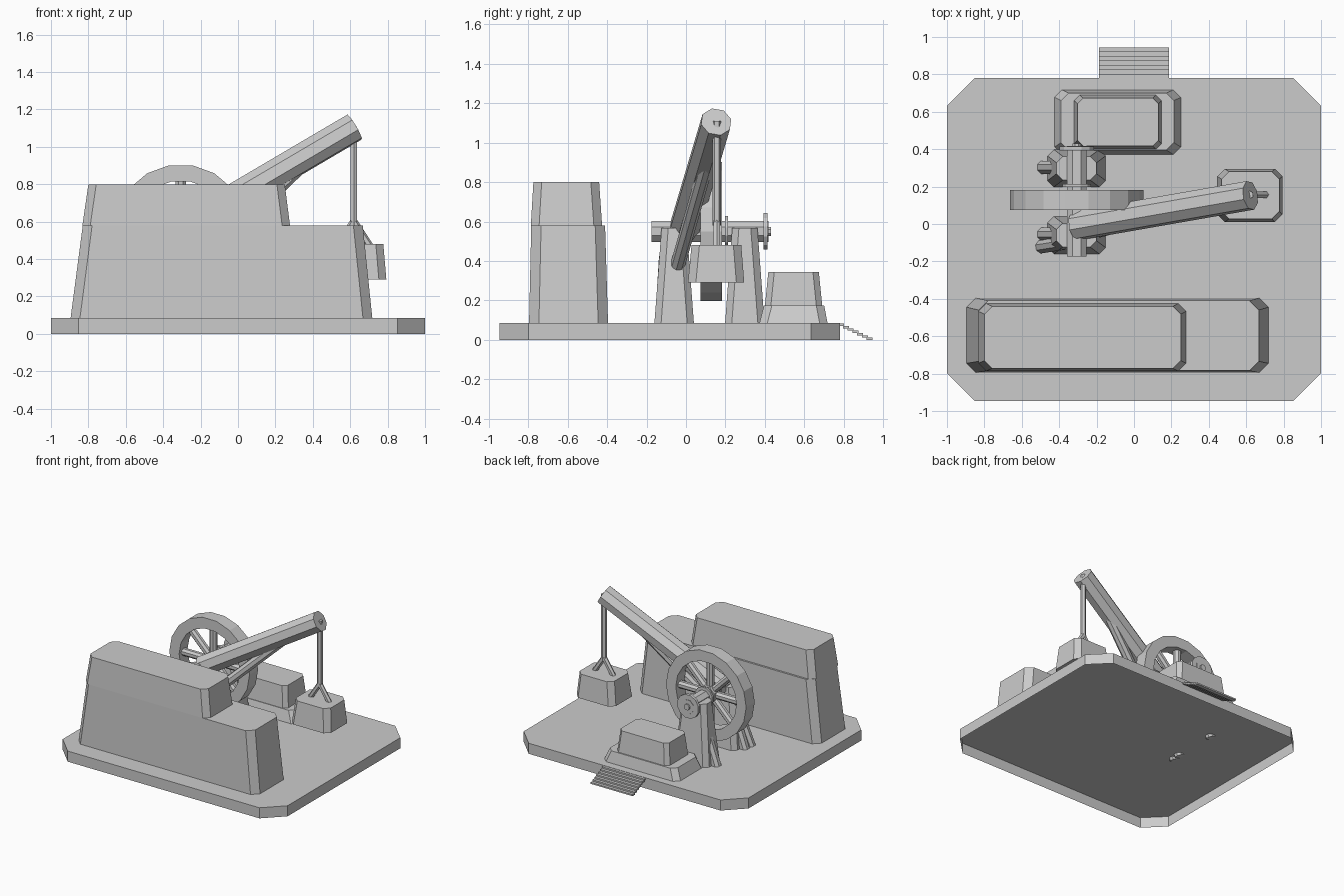
import bpy, bmesh
from math import cos, sin, pi
from mathutils import Vector

if "Cube" in bpy.data.objects:
    bpy.data.objects.remove(bpy.data.objects["Cube"], do_unlink=True)

GREY = (0.6, 0.6, 0.6, 1)
stone = bpy.data.materials.new("plain grey")
stone.use_nodes = True
stone.diffuse_color = GREY
stone.node_tree.nodes["Principled BSDF"].inputs["Base Color"].default_value = GREY


def loft(name, rings, closed=False, bottom=True):
    """Skin equal-sized rings; cap the ends, or join last to first."""
    bm = bmesh.new()
    loops = [[bm.verts.new(p) for p in ring] for ring in rings]
    pairs = list(zip(loops, loops[1:]))
    if closed:
        pairs.append((loops[-1], loops[0]))
    else:
        base = bm.faces.new(loops[0])
        bm.faces.new(loops[-1])
    for a, b in pairs:
        for i in range(len(a)):
            j = (i + 1) % len(a)
            bm.faces.new((a[i], a[j], b[j], b[i]))
    bmesh.ops.recalc_face_normals(bm, faces=bm.faces)
    if not bottom:
        bm.faces.remove(base)
    mesh = bpy.data.meshes.new(name)
    bm.to_mesh(mesh)
    bm.free()
    mesh.materials.append(stone)
    obj = bpy.data.objects.new(name, mesh)
    bpy.context.collection.objects.link(obj)
    return obj


def outline(x0, x1, y0, y1, z, c):
    """Rectangle with cut corners."""
    return [(x0 + c, y0, z), (x1 - c, y0, z), (x1, y0 + c, z), (x1, y1 - c, z),
            (x1 - c, y1, z), (x0 + c, y1, z), (x0, y1 - c, z), (x0, y0 + c, z)]


def block(name, low, high, z0, z1, c, bottom=False):
    """Tapered block between a low and a high footprint, open below by default."""
    return loft(name, [outline(*low, z0, c), outline(*high, z1, c)], bottom=bottom)


def rod(name, start, end, r, sides=8, twist=0.0):
    """Straight prism between two points."""
    a, b = Vector(start), Vector(end)
    turn = (b - a).to_track_quat('Z', 'Y')
    angles = [(i + 0.5) * 2 * pi / sides + twist for i in range(sides)]
    ring = [turn @ Vector((r * cos(t), r * sin(t), 0)) for t in angles]
    return loft(name, [[a + p for p in ring], [b + p for p in ring]])


def box(name, x0, x1, y0, y1, z0, z1):
    def ring(z):
        return [(x0, y0, z), (x1, y0, z), (x1, y1, z), (x0, y1, z)]
    return loft(name, [ring(z0), ring(z1)])


# Hollow base slab and back steps, each step a thin staggered plate
FLOOR = 0.085
slab = (-1, 1, -0.945, 0.78)
block("base_slab", slab, slab, 0, FLOOR, 0.147)
STEPS, RISE = 7, 0.0118
for i in range(STEPS):
    edge = 0.945 - i * 0.024
    box(f"step_{i + 1}", -0.187, 0.187, edge - 0.03, edge, i * RISE, (i + 1) * RISE)

# Long front wall in two tiers
block("wall_lower", (-0.895, 0.718, -0.795, -0.395), (-0.83, 0.667, -0.784, -0.41),
      FLOOR, 0.58, 0.05)
block("wall_upper", (-0.832, 0.278, -0.786, -0.425), (-0.80, 0.25, -0.773, -0.44),
      0.58, 0.80, 0.042)

# Two-tier plinth at the back
block("plinth_lower", (-0.425, 0.25, 0.372, 0.717), (-0.39, 0.213, 0.395, 0.70),
      FLOOR, 0.175, 0.04)
block("plinth_upper", (-0.32, 0.147, 0.4, 0.69), (-0.302, 0.13, 0.417, 0.673),
      0.175, 0.345, 0.03)

# Pillars carrying the axle, with leaning props
for name, mid in (("front", -0.06), ("back", 0.298)):
    block(f"{name}_pillar", (-0.462, -0.152, mid - 0.1, mid + 0.1),
          (-0.415, -0.2, mid - 0.064, mid + 0.064), FLOOR, 0.567, 0.034)
    rod(f"{name}_prop", (-0.484, mid + 0.005, 0.075), (-0.36, mid + 0.005, 0.42), 0.038)
rod("front_side_prop", (-0.492, -0.121, 0.075), (-0.36, -0.1, 0.42), 0.038)

# Axle, hub, flange and end disc
AX, AZ, WHEEL_Y = -0.306, 0.55, 0.128


def along_axle(name, y0, y1, r, sides):
    return rod(name, (AX, y0, AZ), (AX, y1, AZ), r, sides)


along_axle("axle", -0.175, 0.418, 0.057, 8)
along_axle("wheel_hub", 0.08, 0.176, 0.072, 8)
along_axle("hub_flange", 0.198, 0.214, 0.08, 12)
along_axle("end_disc", 0.392, 0.414, 0.096, 12)
along_axle("end_boss", 0.41, 0.43, 0.025, 8)

# Wheel rim and spokes
SIDES = 18
rim = []
for i in range(SIDES):
    t = (i + 0.5) * 2 * pi / SIDES + pi / 2
    rim.append([(AX + r * cos(t), WHEEL_Y + dy, AZ + r * sin(t))
                for r, dy in ((0.357, -0.054), (0.357, 0.054), (0.27, 0.054), (0.27, -0.054))])
loft("wheel_rim", rim, closed=True)
for i in range(8):
    t = i * pi / 4
    rod(f"spoke_{i + 1}", (AX + 0.03 * cos(t), WHEEL_Y, AZ + 0.03 * sin(t)),
        (AX + 0.29 * cos(t), WHEEL_Y, AZ + 0.29 * sin(t)), 0.03, 8)

# Boom and its brace
rod("boom", (-0.31, -0.01, 0.557), (0.622, 0.153, 1.105), 0.08, 8, -0.2)
rod("boom_brace", (-0.2, -0.042, 0.38), (0.32, 0.1, 0.88), 0.037)

# Hanging load
HX, HY = 0.619, 0.156
rod("rope", (HX, HY, 0.58), (HX, HY, 1.11), 0.021, 6)
for name, s in (("left", 1), ("right", -1)):
    rod(f"{name}_sling", (HX, HY, 0.6), (HX + s * 0.088, HY, 0.465), 0.02, 6)
block("hanging_load", (0.445, 0.793, 0.01, 0.295), (0.468, 0.777, 0.028, 0.28),
      0.292, 0.48, 0.04, bottom=True)
